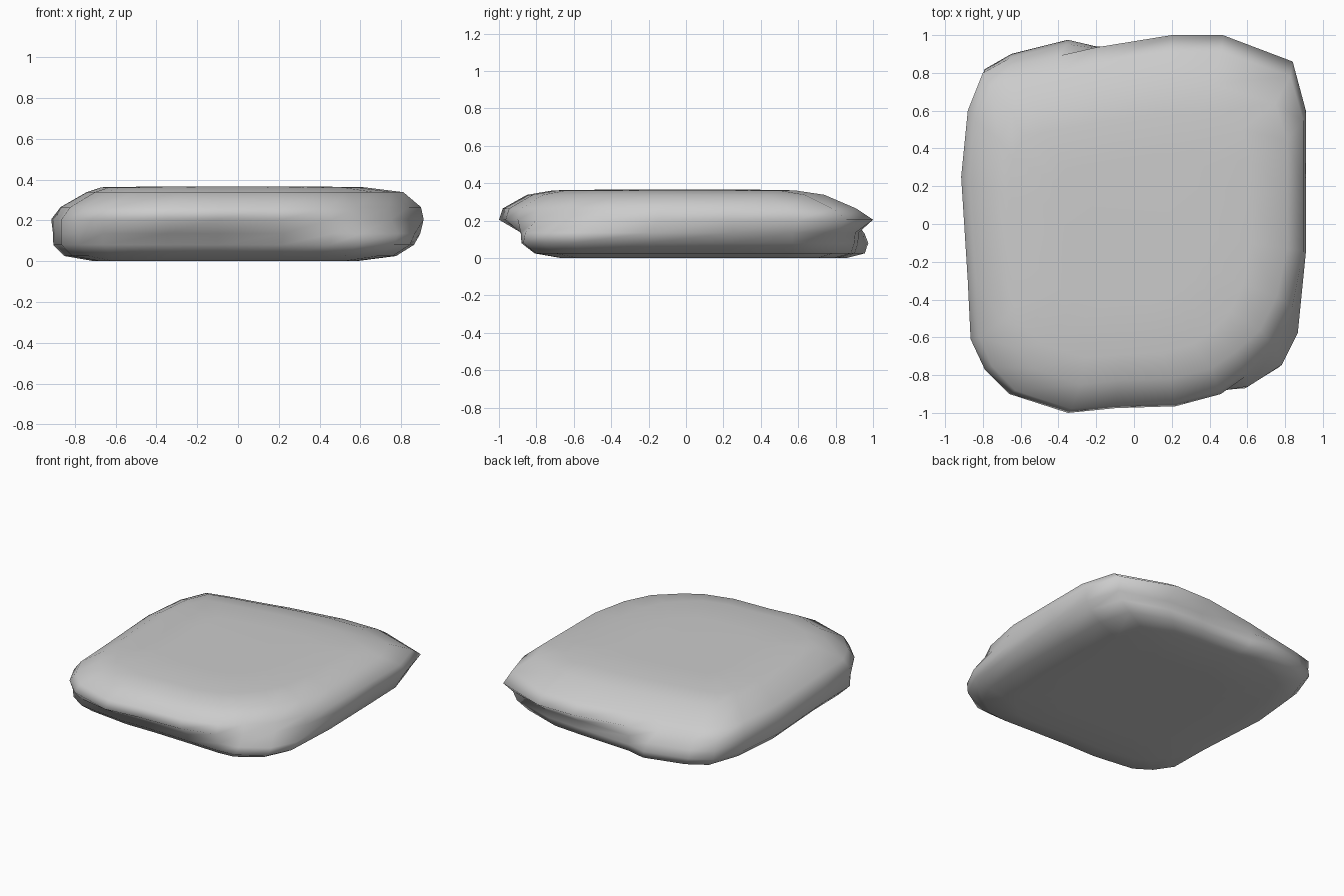
import bpy, bmesh

if "Cube" in bpy.data.objects:
    bpy.data.objects.remove(bpy.data.objects["Cube"])

# Outline of the widest upper layer, counter-clockwise from the front
UPPER = [(-.35, -1), (-.1, -.975), (.22, -.965), (.46, -.9), (.6, -.8), (.75, -.66),
         (.85, -.45), (.91, -.15), (.91, .25), (.91, .6), (.84, .86), (.47, 1), (.2, 1),
         (-.2, .935), (-.4, .89), (-.65, .84), (-.8, .8), (-.88, .6), (-.915, .25),
         (-.88, -.3), (-.865, -.61), (-.79, -.77), (-.66, -.9)]
# Outline of the lower layer: undercut at the front, ledges at two corners
LOWER = [(-.35, -.86), (-.1, -.86), (.22, -.87), (.46, -.88), (.6, -.87), (.78, -.76),
         (.86, -.6), (.88, -.2), (.87, .25), (.86, .57), (.79, .8), (.47, .9), (.2, .92),
         (-.2, .94), (-.35, .975), (-.65, .9), (-.79, .82), (-.87, .6), (-.905, .25),
         (-.87, -.3), (-.865, -.61), (-.78, -.74), (-.66, -.82)]
# Layers: z, blend to upper outline, scale of left, right, front, back
LAYERS = [(0, 0, .78, .66, .76, .88),
          (.025, 0, .94, .88, .92, .98),
          (.08, 0, 1, .98, 1, 1),
          (.135, .15, 1, 1.01, 1, .99),
          (.205, 1, 1, 1, 1, 1),
          (.265, 1, .95, .985, .98, .91),
          (.338, 1, .81, .89, .85, .74),
          (.362, 1, .73, .68, .71, .58)]


def layer_points(z, t, left, right, front, back):
    pts = []
    for (ux, uy), (lx, ly) in zip(UPPER, LOWER):
        x, y = lx + (ux - lx) * t, ly + (uy - ly) * t
        pts.append((x * (right if x > 0 else left), y * (back if y > 0 else front), z))
    return pts


# Stone slab: stacked layers bridged into one skin
bm = bmesh.new()
rings = [[bm.verts.new(p) for p in layer_points(*row)] for row in LAYERS]
n = len(UPPER)
for a, b in zip(rings, rings[1:]):
    for i in range(n):
        j = (i + 1) % n
        bm.faces.new((a[i], a[j], b[j], b[i]))


# Flat bottom and gently crowned top
def cap(ring, z, flip):
    inner = [bm.verts.new((v.co.x * .6, v.co.y * .6, z)) for v in ring]
    for i in range(n):
        j = (i + 1) % n
        bm.faces.new((ring[i], ring[j], inner[j], inner[i]))
    bm.faces.new(inner)


cap(rings[0], 0, True)
cap(rings[-1], .366, False)
bmesh.ops.recalc_face_normals(bm, faces=bm.faces[:])
for f in bm.faces:
    f.smooth = True

mesh = bpy.data.meshes.new("stone_slab")
bm.to_mesh(mesh)
bm.free()
slab = bpy.data.objects.new("stone_slab", mesh)
bpy.context.collection.objects.link(slab)
